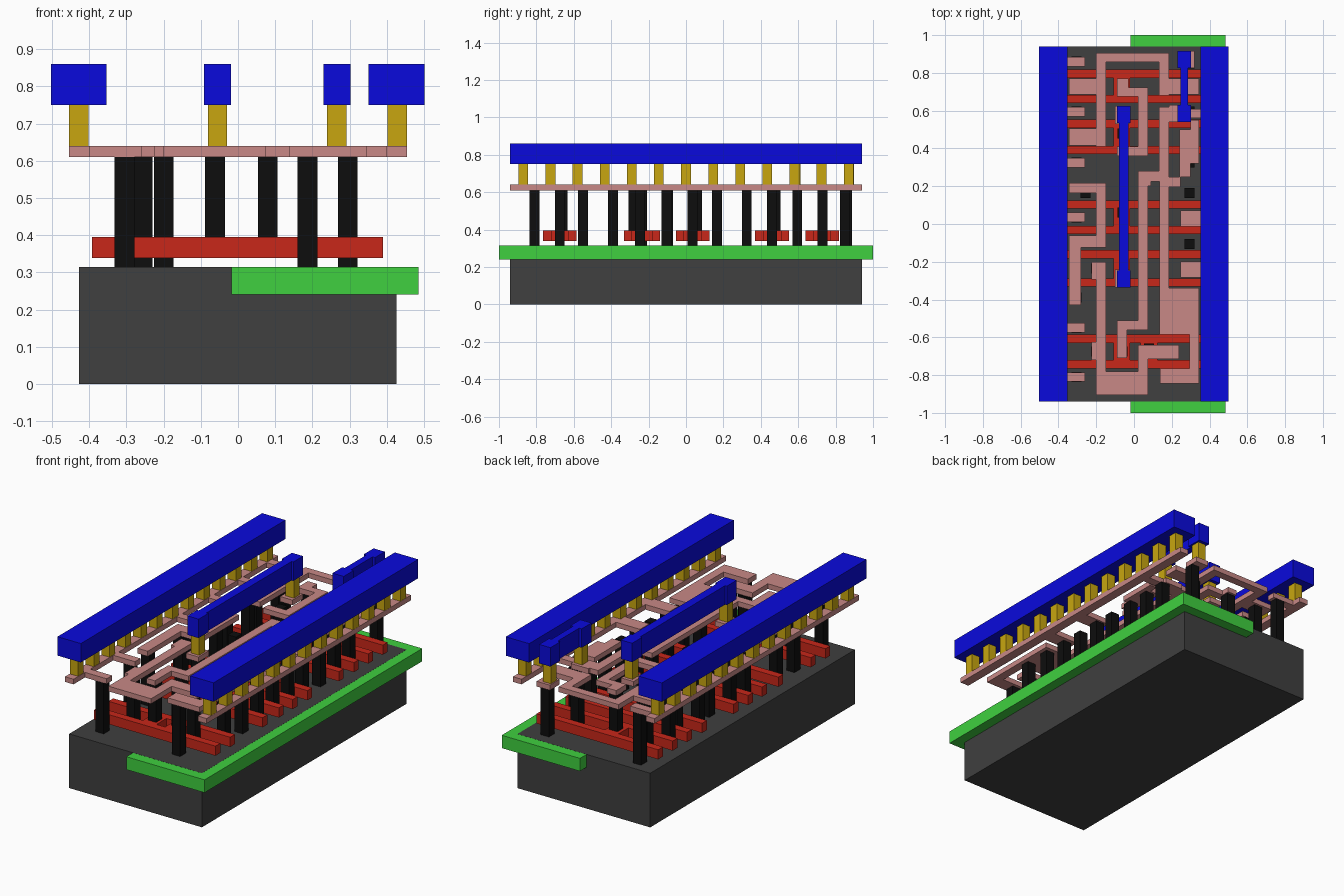
import bpy, bmesh


def mat(name, r, g, b):
    m = bpy.data.materials.new(name)
    m.diffuse_color = (r, g, b, 1)
    return m


DARK = mat("dark_grey", 0.05, 0.05, 0.05)
GREEN = mat("green", 0.05, 0.63, 0.05)
RED = mat("red", 0.58, 0.02, 0.01)
BLACK = mat("black", 0.004, 0.004, 0.004)
PINK = mat("pink", 0.58, 0.25, 0.24)
GOLD = mat("gold", 0.58, 0.38, 0.005)
BLUE = mat("blue", 0.003, 0.003, 0.72)


def layer(name, material, z0, z1, rects):
    """One object of flat boxes, each given as x0, x1, y0, y1."""
    bm = bmesh.new()
    for x0, x1, y0, y1 in rects:
        vs = bmesh.ops.create_cube(bm, size=1)["verts"]
        for v in vs:
            v.co.x = x1 if v.co.x > 0 else x0
            v.co.y = y1 if v.co.y > 0 else y0
            v.co.z = z1 if v.co.z > 0 else z0
    me = bpy.data.meshes.new(name)
    bm.to_mesh(me)
    bm.free()
    me.materials.append(material)
    ob = bpy.data.objects.new(name, me)
    bpy.context.collection.objects.link(ob)


def posts(points, w=0.053):
    h = w / 2
    return [(x - h, x + h, y - h, y + h) for x, y in points]


# base block and well
layer("substrate", DARK, 0, 0.315, [(-0.428, 0.426, -0.94, 0.94)])
layer("well", GREEN, 0.24, 0.3145, [(-0.018, 0.485, -1, 1)])

# gate fingers in pairs, joined by a pad
pairs = [(-0.742, -0.607), (-0.31, -0.16), (-0.032, 0.103), (0.392, 0.53), (0.662, 0.795)]
gates = []
for a, b in pairs:
    gates += [(-0.393, 0.39, y - 0.022, y + 0.022) for y in (a, b)]
    gates.append((-0.108, -0.02, a, b))
gates.append((0.035, 0.125, -0.72, -0.607))
layer("gates", RED, 0.339, 0.395, gates)

# contacts down to the base and down to the gates
rail_y = [0.86, 0.595, 0.325, 0.035, -0.55, -0.81]
left = [(-0.305, y) for y in rail_y + [-0.095, -0.39]]
left += [(-0.257, 0.73), (-0.257, 0.46), (-0.257, 0.165), (-0.2, -0.235), (-0.2, -0.675)]
right = [(0.295, y) for y in (0.85, 0.595, 0.46, 0.325, 0.165, 0.035, -0.105, -0.245, -0.39, -0.55)]
right += [(0.187, 0.73), (0.187, -0.675), (0.187, -0.81)]
layer("base_contacts", BLACK, 0.315, 0.61, posts(left + right))
layer("gate_contacts", BLACK, 0.395, 0.61, posts(
    [(-0.062, 0.73), (-0.062, 0.48), (-0.062, 0.06), (-0.062, -0.28), (-0.062, -0.675), (0.08, -0.66)]))

# lower wiring: side rails with stubs, then the inner traces
rails = [(-0.455, -0.4, -0.94, 0.94), (0.4, 0.455, -0.94, 0.94)]
rails += [(-0.42, -0.26, y - 0.025, y + 0.025) for y in rail_y]
rails += [(0.245, 0.42, y - 0.042, y + 0.042) for y in (-0.24, 0.03)]
rails += [(0.3, 0.42, 0.56, 0.61)]
layer("lower_rails", PINK, 0.61, 0.64, rails)
layer("top_loop", PINK, 0.61, 0.64, [
    (-0.2, 0.185, 0.857, 0.905), (-0.2, -0.147, 0.41, 0.857), (0.132, 0.185, 0.68, 0.857),
    (-0.345, -0.2, 0.685, 0.77), (-0.345, -0.2, 0.415, 0.505), (0.185, 0.345, 0.685, 0.77),
    (0.235, 0.32, 0.825, 0.915)])
layer("upper_trace", PINK, 0.61, 0.64, [
    (-0.09, -0.03, 0.675, 0.77), (-0.03, 0.074, 0.675, 0.722),
    (0.022, 0.074, 0.36, 0.675), (-0.09, 0.022, 0.36, 0.41)])
layer("centre_trace", PINK, 0.61, 0.64, [
    (0.022, 0.074, -0.555, 0.225), (0.074, 0.185, 0.225, 0.28), (0.022, 0.09, 0.2, 0.28),
    (0.132, 0.185, 0.28, 0.62), (0.185, 0.3, 0.54, 0.63),
    (-0.085, 0.074, -0.56, -0.51), (-0.09, -0.037, -0.71, -0.51)])
layer("right_trace", PINK, 0.61, 0.64, [
    (0.135, 0.185, -0.585, 0.24), (0.135, 0.245, 0.195, 0.25), (0.24, 0.3, 0.25, 0.42),
    (0.24, 0.345, 0.32, 0.5), (0.3, 0.345, 0.32, 0.55), (0.135, 0.345, -0.585, -0.34),
    (0.295, 0.345, -0.845, -0.585), (0.138, 0.345, -0.845, -0.765)])
layer("left_trace", PINK, 0.61, 0.64, [
    (-0.345, -0.147, 0.165, 0.217), (-0.2, -0.147, -0.125, 0.217),
    (-0.345, -0.147, -0.125, -0.06), (-0.345, -0.28, -0.43, -0.06)])
layer("bottom_trace", PINK, 0.61, 0.64, [
    (-0.225, -0.147, -0.295, -0.2), (-0.2, -0.147, -0.78, -0.2), (-0.225, -0.147, -0.72, -0.625),
    (-0.2, 0.074, -0.905, -0.78), (0.02, 0.074, -0.905, -0.64), (0.02, 0.238, -0.715, -0.64)])
layer("bridge_pads", PINK, 0.61, 0.64, [(-0.1, -0.02, -0.335, -0.24), (-0.1, -0.02, 0.53, 0.625)])

# yellow links between the two wiring levels
link_y = [-0.87 + 0.145 * i for i in range(13)]
bridges = [(-0.055, -0.335, 0.625, 0.036, 0.025), (0.266, 0.54, 0.917, 0.036, 0.02)]
links = [(x, y) for x in (-0.428, 0.428) for y in link_y]
for x, a, b, pad, strap in bridges:
    links += [(x, a + 0.045), (x, b - 0.045)]
layer("links", GOLD, 0.64, 0.75, posts(links, 0.052))

# blue top rails and dumbbell-shaped bridges
layer("top_rails", BLUE, 0.75, 0.86, [(-0.503, -0.353, -0.94, 0.94), (0.351, 0.501, -0.94, 0.94)])
for i, (x, a, b, pad, strap) in enumerate(bridges):
    layer(f"top_bridge_{i + 1}", BLUE, 0.75, 0.86, [
        (x - pad, x + pad, a, a + 0.09), (x - pad, x + pad, b - 0.09, b),
        (x - strap, x + strap, a + 0.09, b - 0.09)])
